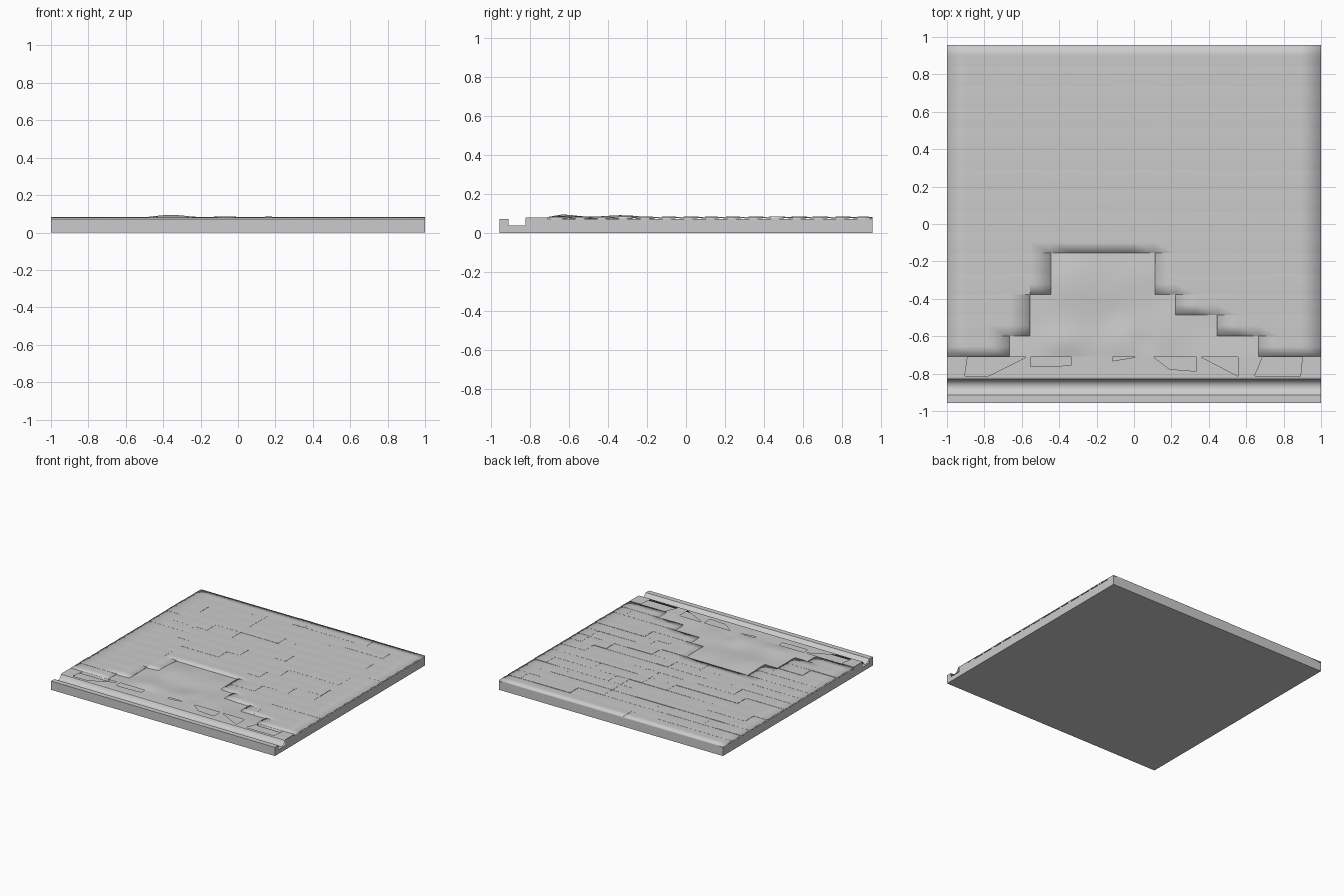
import bpy, bmesh, math, random

if "Cube" in bpy.data.objects:
    bpy.data.objects.remove(bpy.data.objects["Cube"])

random.seed(7)
C = 1 / 9                      # paver size
BACK, FRONT = 0.957, -0.957
STRIP_Y0, STRIP_Y1 = -0.822, BACK - 15 * C


def finish(name, bm, smooth=False, weld=False):
    if weld:
        bmesh.ops.remove_doubles(bm, verts=bm.verts, dist=1e-5)
    me = bpy.data.meshes.new(name)
    bm.to_mesh(me)
    bm.free()
    for p in me.polygons:
        p.use_smooth = smooth
    ob = bpy.data.objects.new(name, me)
    bpy.context.collection.objects.link(ob)
    return ob


def face(bm, *pts):
    return bm.faces.new([bm.verts.new(p) for p in pts])


# Slab shell: underside, back and front walls, stepped side walls, kerb lip
bm = bmesh.new()
face(bm, (-1, FRONT, 0), (-1, BACK, 0), (1, BACK, 0), (1, FRONT, 0))
face(bm, (1, BACK, 0), (-1, BACK, 0), (-1, BACK, 0.07), (1, BACK, 0.07))
face(bm, (-1, FRONT, 0), (1, FRONT, 0), (1, FRONT, 0.07), (-1, FRONT, 0.07))
for s in (-1, 1):
    for y0, y1, h in ((FRONT, -0.91, 0.07), (-0.91, STRIP_Y0, 0.037),
                      (STRIP_Y0, STRIP_Y1, 0.08), (STRIP_Y1, BACK, 0.07)):
        pts = [(s, y0, 0), (s, y1, 0), (s, y1, h), (s, y0, h)]
        face(bm, *(pts if s > 0 else pts[::-1]))
finish("slab_shell", bm)

# Kerb top and curved gutter channel, swept along x
bm = bmesh.new()
profile = [(FRONT, 0.07), (-0.915, 0.07), (-0.905, 0.06), (-0.885, 0.046),
           (-0.87, 0.043), (-0.853, 0.047), (-0.838, 0.06), (-0.83, 0.078),
           (STRIP_Y0, 0.081)]
for (y0, z0), (y1, z1) in zip(profile, profile[1:]):
    face(bm, (-1, y0, z0), (1, y0, z0), (1, y1, z1), (-1, y1, z1))
gutter = finish("kerb_gutter", bm, True, True)
bpy.context.view_layer.objects.active = gutter
gutter.select_set(True)
bpy.ops.object.shade_smooth_by_angle(angle=math.radians(40))

# Cracked border strip with missing pieces
bm = bmesh.new()
T, B = STRIP_Y1 - 0.002, -0.813
loops = [
    [(-1, STRIP_Y0), (1, STRIP_Y0), (1, STRIP_Y1), (-1, STRIP_Y1)],
    [(-.89, T), (-.575, T), (-.78, B), (-.905, B)],
    [(-.553, T), (-.335, T), (-.335, -.755), (-.45, -.762), (-.553, -.762)],
    [(-.115, T), (.01, T), (-.115, -.732)],
    [(.105, T), (.335, T), (.335, -.787), (.19, -.776)],
    [(.36, T), (.555, T), (.555, B)],
    [(.687, T), (.9, T), (.89, B), (.645, B)],
]
edges = []
for lp in loops:
    vs = [bm.verts.new((x, y, 0.081)) for x, y in lp]
    edges += [bm.edges.new((vs[i - 1], vs[i])) for i in range(len(vs))]
bmesh.ops.triangle_fill(bm, edges=edges, use_beauty=True, use_dissolve=False,
                        normal=(0, 0, 1))
finish("cracked_strip", bm)

# Columns of missing pavers per row
holes = {10: (5, 9), 11: (5, 9), 12: (4, 10), 13: (4, 12), 14: (3, 14)}


def is_hole(r, c):
    return r in holes and holes[r][0] <= c <= holes[r][1]


def is_paver(r, c):
    return 0 <= r < 15 and 0 <= c < 18 and not is_hole(r, c)


# Pavers: runs of one to five cells, outer and hole edges share smooth vertices
bm = bmesh.new()


def add_run(r, a, b):
    off = random.choice((0, 0, 0.0006, -0.0008, 0.0018))
    vs = {}
    for c in range(a, b + 2):
        for k in range(3):
            z = 0.0805 + off + (0, 0.0012, -0.0008)[k] + random.uniform(-.0003, .0003)
            vs[c, k] = bm.verts.new((-1 + c * C, BACK - (r + k / 2) * C, z))
    low = {}

    def skirt(k0, k1, open_edge, depth):
        top = [vs[k0], vs[k1]]
        if not open_edge:
            top = [bm.verts.new(v.co) for v in top]
        bot = []
        for key, v in zip((k0, k1), top):
            if not open_edge or key not in low:
                low[key] = bm.verts.new((v.co.x, v.co.y, depth))
            bot.append(low[key])
        bm.faces.new((top[0], bot[0], bot[1], top[1]))

    for c in range(a, b + 1):
        for k in range(2):
            bm.faces.new((vs[c, k], vs[c, k + 1], vs[c + 1, k + 1], vs[c + 1, k]))
        for dr, k in ((-1, 0), (1, 2)):
            if is_paver(r + dr, c):
                open_edge, depth = False, 0.076
            else:
                open_edge, depth = True, 0.06 if r + dr > 0 else 0.07
            p, q = ((c + 1, k), (c, k)) if k == 0 else ((c, k), (c + 1, k))
            skirt(p, q, open_edge, depth)
    for c, nb in ((a, a - 1), (b + 1, b + 1)):
        open_edge = not is_paver(r, nb)
        depth = 0.076 if not open_edge else (0.06 if is_hole(r, nb) else 0.07)
        for k in range(2):
            p, q = (c, k), (c, k + 1)
            if c == a:
                skirt(p, q, open_edge, depth)
            else:
                skirt(q, p, open_edge, depth)


for r in range(15):
    c = 0
    while c < 18:
        if is_hole(r, c):
            c += 1
            continue
        end = c
        n = random.randint(1, 5)
        while end + 1 < c + n and is_paver(r, end + 1):
            end += 1
        add_run(r, c, end)
        c = end + 1
finish("pavers", bm, True)

# Exposed uneven earth in the gap
bumps = [(-.34, -.33, .15, .018), (-.36, -.62, .12, .017), (.02, -.3, .12, .009),
         (-.1, -.48, .07, -.007), (.18, -.55, .12, .010), (.05, -.635, .04, -.012),
         (-.05, -.62, .14, .009)]


def earth(x, y):
    z = 0.0725 + 0.0085 * max(0, min(1, (-0.55 - y) / 0.15))
    fade = max(0, min(1, (y - STRIP_Y1) / 0.06))
    fade *= max(0, min(1, (-0.13 - y) / 0.08))
    for bx, by, w, h in bumps:
        z += fade * h * math.exp(-((x - bx) ** 2 + (y - by) ** 2) / w ** 2)
    return z


bm = bmesh.new()
for r, (a, b) in holes.items():
    N = 3
    for i in range((b - a + 1) * N):
        for j in range(N):
            pts = []
            for di, dj in ((0, 0), (0, 1), (1, 1), (1, 0)):
                x = -1 + (a + (i + di) / N) * C
                y = BACK - (r + (j + dj) / N) * C
                pts.append((x, y, earth(x, y)))
            face(bm, *pts)
finish("earth_patch", bm, True, True)
